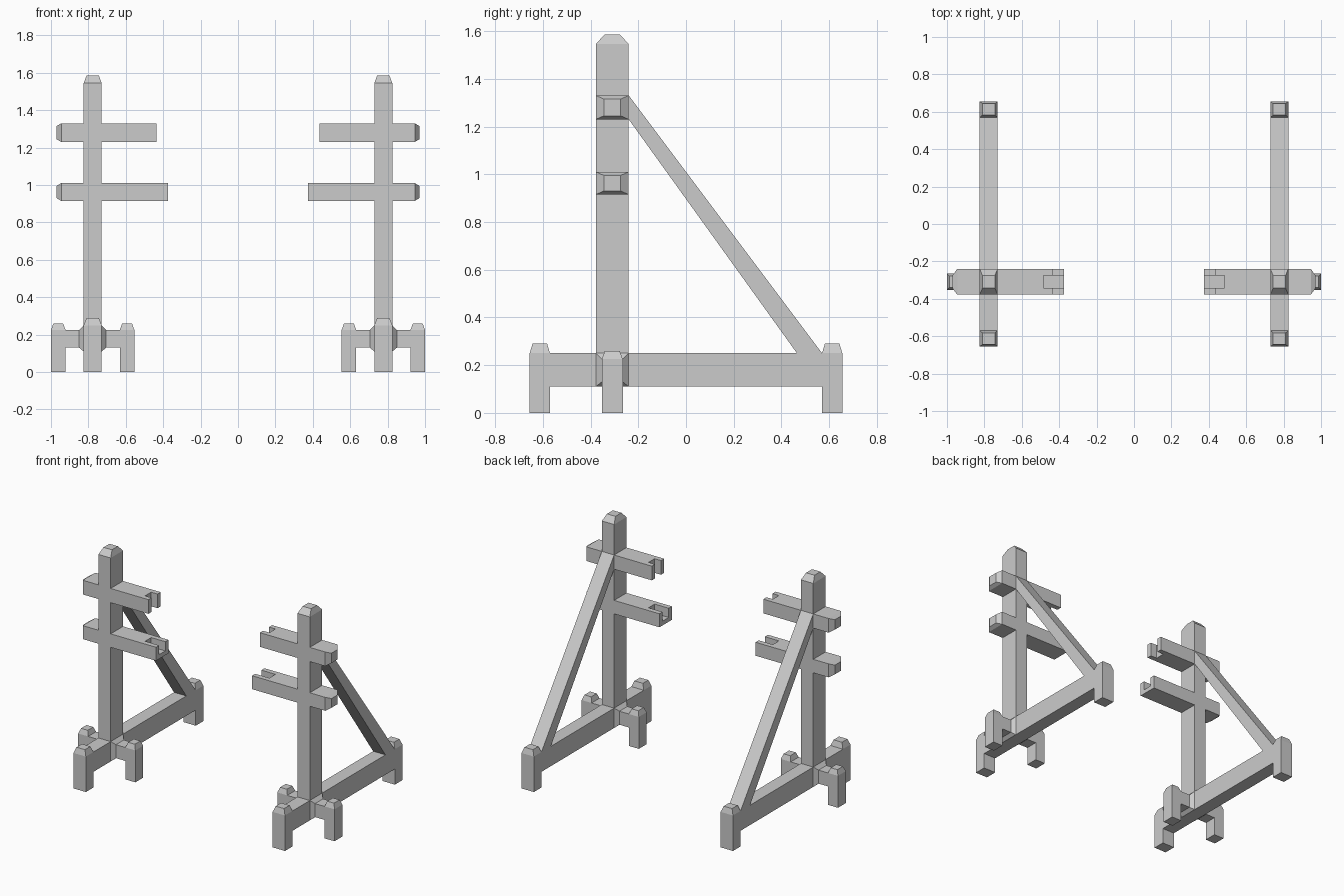
import bpy, bmesh

if "Cube" in bpy.data.objects:
    bpy.data.objects.remove(bpy.data.objects["Cube"])

C, W = 0.777, 0.048          # stand centre in x, half width of the timbers
Y0, Y1 = -0.378, -0.24       # front and back of the post
YC = (Y0 + Y1) / 2


def loft(name, rings, mirror=True):
    """Skin matching rings of points, cap the ends, mirror to the other stand."""
    bm = bmesh.new()
    vs = [[bm.verts.new(p) for p in r] for r in rings]
    for a, b in zip(vs, vs[1:]):
        for i in range(4):
            j = (i + 1) % 4
            bm.faces.new((a[i], a[j], b[j], b[i]))
    bm.faces.new(vs[0])
    bm.faces.new(vs[-1])
    bmesh.ops.recalc_face_normals(bm, faces=bm.faces)
    me = bpy.data.meshes.new(name)
    bm.to_mesh(me)
    bm.free()
    ob = bpy.data.objects.new(name, me)
    bpy.context.collection.objects.link(ob)
    if mirror:
        ob.modifiers.new("mirror", 'MIRROR')
    return ob


def ring_z(z, x0, x1, y0, y1, dx=0, dy=0):
    x0, x1, y0, y1 = x0 + dx, x1 - dx, y0 + dy, y1 - dy
    return [(x0, y0, z), (x1, y0, z), (x1, y1, z), (x0, y1, z)]


def ring_x(x, y0, y1, z0, z1, dy=0, dz=0):
    y0, y1, z0, z1 = y0 + dy, y1 - dy, z0 + dz, z1 - dz
    return [(x, y0, z0), (x, y1, z0), (x, y1, z1), (x, y0, z1)]


def upright(name, rect, z0, zs, z1, dx, dy):
    """Vertical timber with a chamfered top."""
    return loft(name, [ring_z(z0, *rect), ring_z(zs, *rect), ring_z(z1, *rect, dx, dy)])


# Post and long base beam
upright("post", (C - W, C + W, Y0, Y1), 0.25, 1.545, 1.585, 0.015, 0.036)
loft("base_beam", [ring_z(z, C - W, C + W, -0.57, 0.57) for z in (0.11, 0.25)])

# Feet at both ends of the base beam
for label, y in (("front", -0.6125), ("back", 0.6125)):
    upright(label + "_foot", (C - W, C + W, y - 0.0425, y + 0.0425),
            0, 0.25, 0.29, 0.015, 0.012)

# Short cross beams with flared roots, and their feet
for label, s in (("outer", 1), ("inner", -1)):
    loft(label + "_cross_beam", [
        ring_x(C + s * W, Y0, Y1, 0.11, 0.25),
        ring_x(C + s * 0.072, YC - 0.044, YC + 0.044, 0.13, 0.225),
        ring_x(C + s * 0.145, YC - 0.044, YC + 0.044, 0.13, 0.225)])
    xf = C + s * 0.184
    upright(label + "_cross_foot", (xf - 0.039, xf + 0.039, YC - 0.044, YC + 0.044),
            0, 0.225, 0.26, 0.013, 0.013)

# Diagonal brace
loft("brace", [
    [(C - W, -0.24, 1.23), (C + W, -0.24, 1.23), (C + W, -0.24, 1.33), (C - W, -0.24, 1.33)],
    [(C - W, 0.465, 0.25), (C + W, 0.465, 0.25), (C + W, 0.57, 0.25), (C - W, 0.57, 0.25)]])

# Arms: bevelled outer stub, inner arm with a slotted tip (lower slot keeps a floor)
for label, z0, z1, tip, floor in (("upper", 1.23, 1.33, 0.435, 1.1),
                                  ("lower", 0.915, 1.01, 0.375, 0.945)):
    loft(label + "_arm_stub", [
        ring_x(C + W, Y0, Y1, z0, z1),
        ring_x(0.945, Y0, Y1, z0, z1),
        ring_x(0.97, Y0, Y1, z0, z1, 0.034, 0.015)])
    arm = loft(label + "_arm", [ring_x(x, Y0, Y1, z0, z1) for x in (tip, C - W)], False)
    cutter = loft(label + "_slot_cutter",
                  [ring_x(x, YC - 0.034, YC + 0.034, floor, z1 + 0.05)
                   for x in (tip - 0.05, 0.485)], False)
    cutter.hide_render = True
    cutter.hide_set(True)
    cut = arm.modifiers.new("slot", 'BOOLEAN')
    cut.operation = 'DIFFERENCE'
    cut.solver = 'EXACT'
    cut.object = cutter
    arm.modifiers.new("mirror", 'MIRROR')
